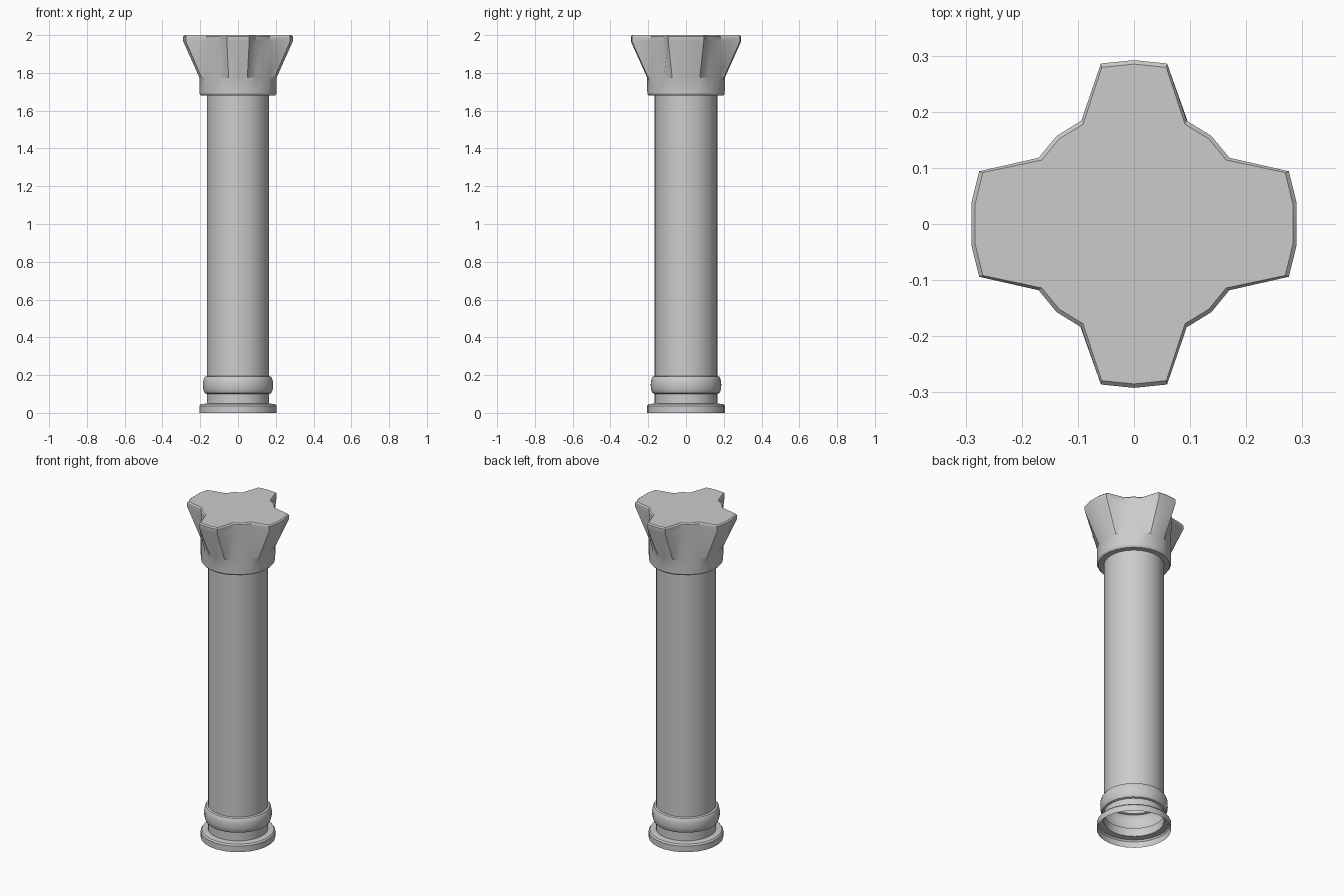
import bpy, bmesh
from math import pi, cos, sin, hypot, atan2

SIDES = 26


def circle(r, z):
    """Ring of evenly spaced points, starting on the +y axis."""
    steps = [pi / 2 - 2 * pi * i / SIDES for i in range(SIDES)]
    return [(r * cos(a), r * sin(a), z) for a in steps]


def build(name, rings, cap_top=False):
    """Skin a stack of rings into one smooth object."""
    bm = bmesh.new()
    loops = [[bm.verts.new(p) for p in ring] for ring in rings]
    for low, high in zip(loops, loops[1:]):
        for i in range(SIDES):
            j = (i + 1) % SIDES
            bm.faces.new((low[j], low[i], high[i], high[j]))
    if cap_top:
        bm.faces.new(reversed(loops[-1]))
    mesh = bpy.data.meshes.new(name)
    bm.to_mesh(mesh)
    bm.free()
    obj = bpy.data.objects.new(name, mesh)
    bpy.context.collection.objects.link(obj)
    bpy.ops.object.select_all(action='DESELECT')
    obj.select_set(True)
    bpy.context.view_layer.objects.active = obj
    bpy.ops.object.shade_smooth_by_angle(angle=pi / 6)
    return obj


def flared_outline():
    """Four-lobed outline, mirrored from one quadrant."""
    quad = [(0.059, 0.286), (0.094, 0.184), (0.138, 0.157),
            (0.170, 0.118), (0.276, 0.094), (0.290, 0.037)]
    right = quad + [(x, -y) for x, y in reversed(quad)]
    left = [(-x, y) for x, y in reversed(right)]
    return [(0, 0.292)] + right + [(0, -0.292)] + left


def lobed(inset, z):
    ring = []
    for x, y in flared_outline():
        k = 1 - inset / hypot(x, y)
        ring.append((x * k, y * k, z))
    return ring


cube = bpy.data.objects.get("Cube")
if cube:
    bpy.data.objects.remove(cube)

# Base: plinth, neck and rounded ring, open underneath
plinth = [(0.206, 0), (0.206, 0.037), (0.199, 0.046), (0.166, 0.05)]
ring_steps = 8
torus = [(0.166 + 0.021 * sin(pi * i / ring_steps) ** 0.7,
          0.148 - 0.047 * cos(pi * i / ring_steps)) for i in range(ring_steps + 1)]
build("base", [circle(r, z) for r, z in plinth + torus])

# Shaft: plain hollow cylinder
build("shaft", [circle(0.166, torus[-1][1]), circle(0.166, 1.68)])

# Capital: round collar flaring into four lobes
collar = [(0.166, 1.68), (0.198, 1.68), (0.205, 1.69), (0.206, 1.775)]
build("capital",
      [circle(r, z) for r, z in collar]
      + [lobed(0, 1.967), lobed(0, 1.993), lobed(0.007, 2.0)],
      cap_top=True)
